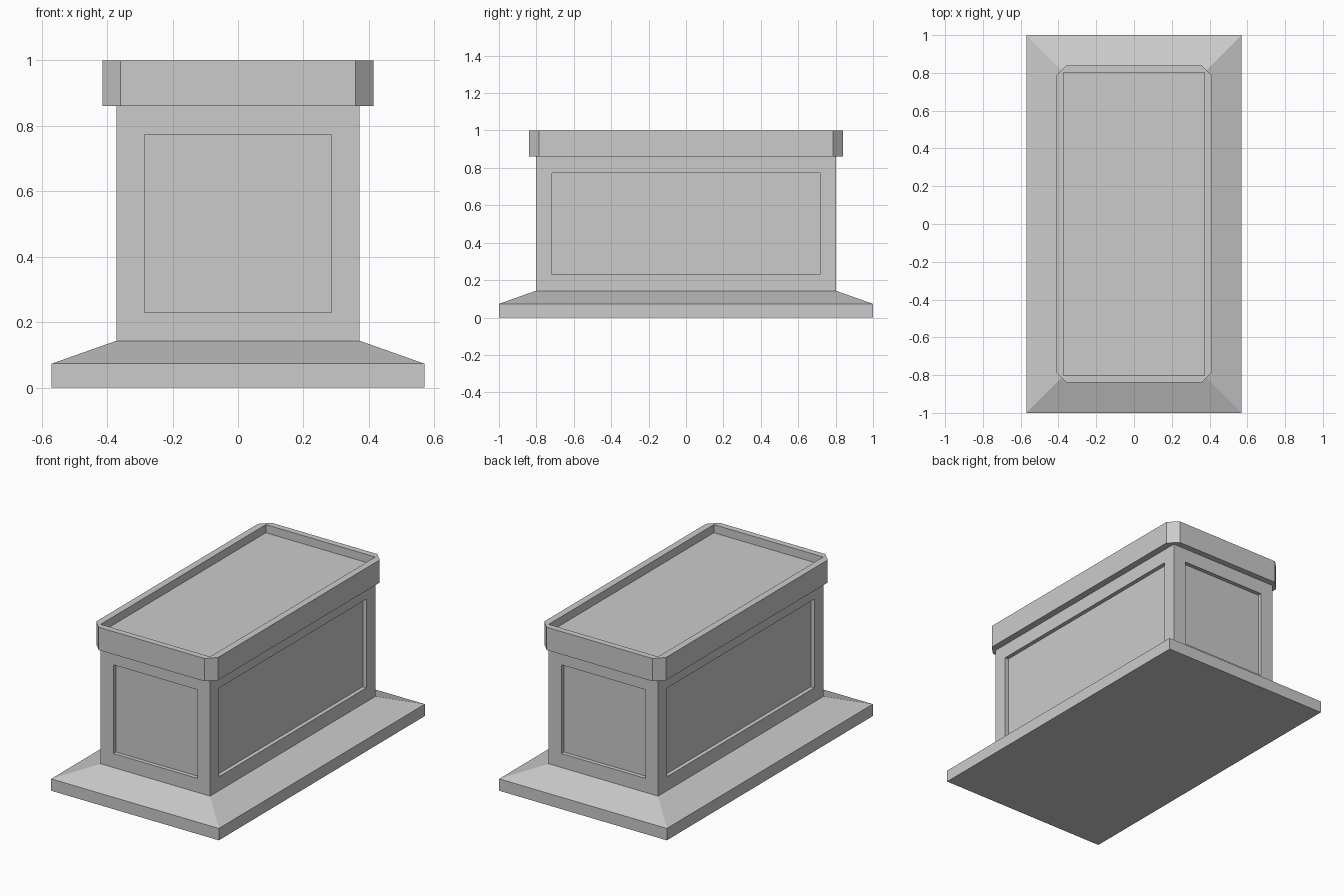
import bpy, bmesh

if "Cube" in bpy.data.objects:
    bpy.data.objects.remove(bpy.data.objects["Cube"])


def ring(x, y, z, c=0.0):
    """Counter-clockwise rectangle with corners cut by c (c=0 gives sharp corners)."""
    return [(x, y - c, z), (x - c, y, z), (-x + c, y, z), (-x, y - c, z),
            (-x, -y + c, z), (-x + c, -y, z), (x - c, -y, z), (x, -y + c, z)]


def loft(name, rings, close_start=False, close_end=False, panel=None):
    """Skin a stack of rings; panel=(margin, depth) sinks a panel in each side."""
    bm = bmesh.new()
    rows = [[bm.verts.new(p) for p in r] for r in rings]
    for a, b in zip(rows, rows[1:]):
        for i in range(8):
            j = (i + 1) % 8
            bm.faces.new((a[i], a[j], b[j], b[i]))
    if close_start:
        bm.faces.new(rows[0][::-1])
    if close_end:
        bm.faces.new(rows[-1])
    bmesh.ops.remove_doubles(bm, verts=bm.verts[:], dist=1e-5)
    if panel:
        margin, depth = panel
        bm.normal_update()
        sides = bm.faces[:]
        bmesh.ops.inset_individual(bm, faces=sides, thickness=margin, use_even_offset=True)
        bm.normal_update()
        bmesh.ops.inset_individual(bm, faces=sides, thickness=0.0, depth=-depth)
    mesh = bpy.data.meshes.new(name)
    bm.to_mesh(mesh)
    bm.free()
    obj = bpy.data.objects.new(name, mesh)
    bpy.context.collection.objects.link(obj)
    return obj


BX, BY = 0.372, 0.802      # body half-size
CX, CY, CUT = 0.414, 0.84, 0.055   # cap half-size and corner cut

# Plinth with sloped top
loft("plinth", [ring(0.57, 1.0, 0), ring(0.57, 1.0, 0.073), ring(BX, BY, 0.143)],
     close_start=True)

# Body with a recessed panel on each side
loft("body", [ring(BX, BY, 0.143), ring(BX, BY, 0.86)], panel=(0.086, 0.025))

# Chamfered cap rim with sunken top
loft("cap", [ring(BX, BY, 0.86), ring(CX, CY, 0.86, CUT), ring(CX, CY, 1.0, CUT),
             ring(BX, BY, 1.0), ring(BX, BY, 0.95)], close_end=True)
